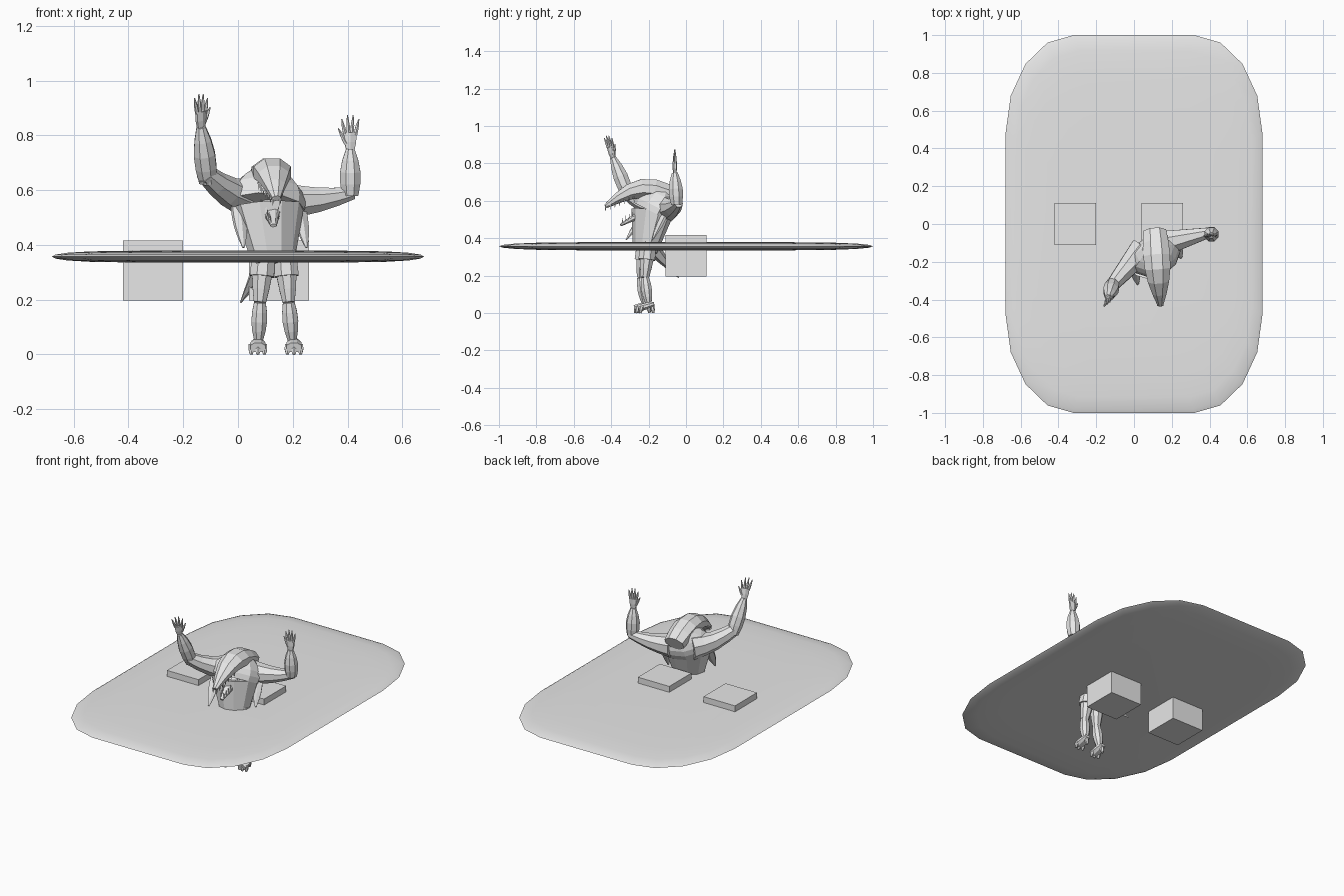
import bpy, bmesh
from math import sin, cos, pi, tau, radians
from mathutils import Vector

cube = bpy.data.objects.get("Cube")
if cube:
    bpy.data.objects.remove(cube, do_unlink=True)

grey = bpy.data.materials.new("plain_grey")
grey.use_nodes = True
grey.diffuse_color = (.8, .8, .8, 1)
for node in grey.node_tree.nodes:
    if node.type == 'BSDF_PRINCIPLED':
        node.inputs["Base Color"].default_value = grey.diffuse_color

RIGHTWARD = Vector((1, 0, 0))
UPWARD = Vector((0, 0, 1))
SHOULDER_LINE = Vector((.9, .5, 0)).normalized()


def finish(bm, name):
    bmesh.ops.recalc_face_normals(bm, faces=bm.faces)
    mesh = bpy.data.meshes.new(name)
    bm.to_mesh(mesh)
    bm.free()
    mesh.materials.append(grey)
    obj = bpy.data.objects.new(name, mesh)
    bpy.context.collection.objects.link(obj)
    return obj


def skin(bm, rings):
    """Join rings of points with quads and cap both ends."""
    rows = [[bm.verts.new(point) for point in ring] for ring in rings]
    count = len(rows[0])
    for lower, upper in zip(rows, rows[1:]):
        for i in range(count):
            j = (i + 1) % count
            bm.faces.new((lower[i], lower[j], upper[j], upper[i]))
    bm.faces.new(rows[0])
    bm.faces.new(rows[-1])


def tube(bm, start, end, thick, thin, bulge=0, lift=0, flat=1,
         side=RIGHTWARD, sides=8, steps=4):
    """Tapered elliptical limb with a swelling and an upward bow at mid-length."""
    start, end = Vector(start), Vector(end)
    rings = []
    for step in range(steps + 1):
        f = step / steps
        bow = sin(pi * f)
        centre = start.lerp(end, f) + UPWARD * lift * bow
        along = (end - start + UPWARD * lift * pi * cos(pi * f)).normalized()
        across = (side - along * side.dot(along)).normalized()
        over = along.cross(across) * flat
        radius = thick + (thin - thick) * f + bulge * bow
        angles = [tau * (k + .5) / sides for k in range(sides)]
        rings.append([centre + (across * cos(a) + over * sin(a)) * radius for a in angles])
    skin(bm, rings)


def part(name, start, end, thick, thin, **shape):
    bm = bmesh.new()
    tube(bm, start, end, thick, thin, **shape)
    finish(bm, name)


# Thin slab with elliptical corners and a tapering rim
def slab_outline(scale, height):
    points = []
    for quarter in range(4):
        sx = 1 if quarter in (0, 3) else -1
        sy = 1 if quarter < 2 else -1
        for step in range(5):
            a = (quarter + step / 4) * pi / 2
            points.append(((sx * .32 + .36 * cos(a)) * scale,
                           (sy * .48 + .52 * sin(a)) * scale, height))
    return points


bm = bmesh.new()
tilts = [radians(20 * k) for k in range(-4, 5)]
skin(bm, [slab_outline(cos(t) ** (1 / 3), .357 + .022 * sin(t)) for t in tilts])
slab = finish(bm, "rounded_slab")
bpy.ops.object.select_all(action='DESELECT')
slab.select_set(True)
bpy.context.view_layer.objects.active = slab
bpy.ops.object.shade_smooth_by_angle(angle=radians(50))

# Two blocks set through the slab
for name, x in (("right_block", -.31), ("left_block", .15)):
    bm = bmesh.new()
    bmesh.ops.create_cube(bm, size=.22)
    bmesh.ops.translate(bm, verts=bm.verts, vec=(x, 0, .306))
    finish(bm, name)

# Torso turned towards its left, hanging flaps and tail
chest = Vector((.11, -.18, .54))
part("torso", (.13, -.22, .33), chest, thick=.08, thin=.14,
     flat=.75, side=SHOULDER_LINE, sides=10)
part("shoulders", chest, (.11, -.12, .66), thick=.14, thin=.07,
     bulge=.03, flat=.75, side=SHOULDER_LINE, sides=10)
part("right_flap", (0, -.22, .54), (.02, -.32, .39), thick=.03, thin=.005,
     bulge=.01, flat=.5, side=SHOULDER_LINE, sides=6)
part("left_flap", (.22, -.11, .54), (.25, -.18, .39), thick=.03, thin=.005,
     bulge=.01, flat=.5, side=SHOULDER_LINE, sides=6)
part("tail", (.11, -.19, .36), (.01, -.04, .19), thick=.045, thin=.003, sides=6)

# Head with a long bowed snout and an open jaw
snout_tip = Vector((.14, -.43, .57))
jaw_hinge, jaw_tip = Vector((.115, -.15, .58)), Vector((.13, -.35, .47))
part("head_and_snout", (.11, -.04, .61), snout_tip, thick=.065, thin=.016,
     bulge=.033, lift=.075, flat=.75, steps=6)
part("lower_jaw", jaw_hinge, jaw_tip, thick=.06, thin=.012, flat=.6)

# Teeth in rows along both jaws
bm = bmesh.new()
gum_back = Vector((.122, -.28, .627))
for sign in (-1, 1):
    for k in range(7):
        f = k / 6
        root = gum_back.lerp(snout_tip, f) + RIGHTWARD * sign * (.046 - .033 * f)
        tube(bm, root, root - UPWARD * .026, thick=.006, thin=.001, sides=4, steps=1)
        f = .4 + f * .55
        root = jaw_hinge.lerp(jaw_tip, f) + RIGHTWARD * sign * (.054 - .046 * f)
        tube(bm, root, root + UPWARD * .035, thick=.005, thin=.001, sides=4, steps=1)
finish(bm, "teeth")

# Raised arms
right_wrist, left_wrist = Vector((-.135, -.39, .83)), Vector((.41, -.06, .75))
part("right_upper_arm", (.05, -.13, .57), (-.12, -.33, .66), thick=.075, thin=.036,
     lift=-.02, side=UPWARD)
part("right_forearm", (-.11, -.31, .63), right_wrist, thick=.034, thin=.018, bulge=.016)
part("left_upper_arm", (.17, -.1, .56), (.42, -.04, .59), thick=.07, thin=.025,
     lift=-.01, side=UPWARD)
part("left_forearm", (.41, -.05, .58), left_wrist, thick=.032, thin=.017, bulge=.016)


# Hands: palm, four spread fingers and a thumb
def hand(name, wrist, up, fan, thumb):
    up, fan = Vector(up).normalized(), Vector(fan).normalized()
    bm = bmesh.new()

    def spot(across, along):
        return wrist + fan * across + up * along

    tube(bm, spot(0, -.01), spot(0, .06), thick=.016, thin=.025,
         bulge=.004, flat=.5, side=fan, sides=6, steps=2)
    for k in (-1.5, -.5, .5, 1.5):
        tube(bm, spot(k * .012, .05), spot(k * .021, .125 - .007 * k * k),
             thick=.008, thin=.002, bulge=.002, side=fan, sides=6, steps=2)
    tube(bm, spot(thumb * .015, .02), spot(thumb * .044, .075),
         thick=.009, thin=.002, bulge=.002, side=fan, sides=6, steps=2)
    finish(bm, name)


hand("right_hand", right_wrist, up=(0, -.25, 1), fan=(.7, .6, 0), thumb=1)
hand("left_hand", left_wrist, up=(0, 0, 1), fan=(1, .1, 0), thumb=-1)


# Legs: shorts, thigh, calf and a clawed foot
def leg(prefix, hip, knee, ankle):
    hip, knee, ankle = Vector(hip), Vector(knee), Vector(ankle)
    part(prefix + "_shorts_leg", hip, hip.lerp(knee, .5), thick=.045, thin=.048)
    part(prefix + "_thigh", hip, knee, thick=.042, thin=.024, bulge=.006)
    part(prefix + "_calf", knee, ankle, thick=.023, thin=.017, bulge=.011)
    bm = bmesh.new()
    sole = ankle * 1
    sole.z = .036
    outward = (ankle - knee).x / 2

    def spot(across, back, height):
        return Vector((sole.x + outward + across, sole.y + back, height))

    tube(bm, spot(0, .03, .05), spot(0, -.055, .025), thick=.018, thin=.03,
         bulge=.005, flat=.65)
    for across, back in ((-.024, -.045), (0, -.052), (.024, -.045), (0, .025)):
        tube(bm, spot(across, back * .8, .036), spot(across, back, 0),
             thick=.011, thin=.006, bulge=.003, sides=6, steps=2)
    finish(bm, prefix + "_foot")


leg("right", hip=(.095, -.22, .38), knee=(.08, -.24, .19), ankle=(.075, -.22, .05))
leg("left", hip=(.17, -.2, .38), knee=(.185, -.22, .19), ankle=(.198, -.2, .05))
